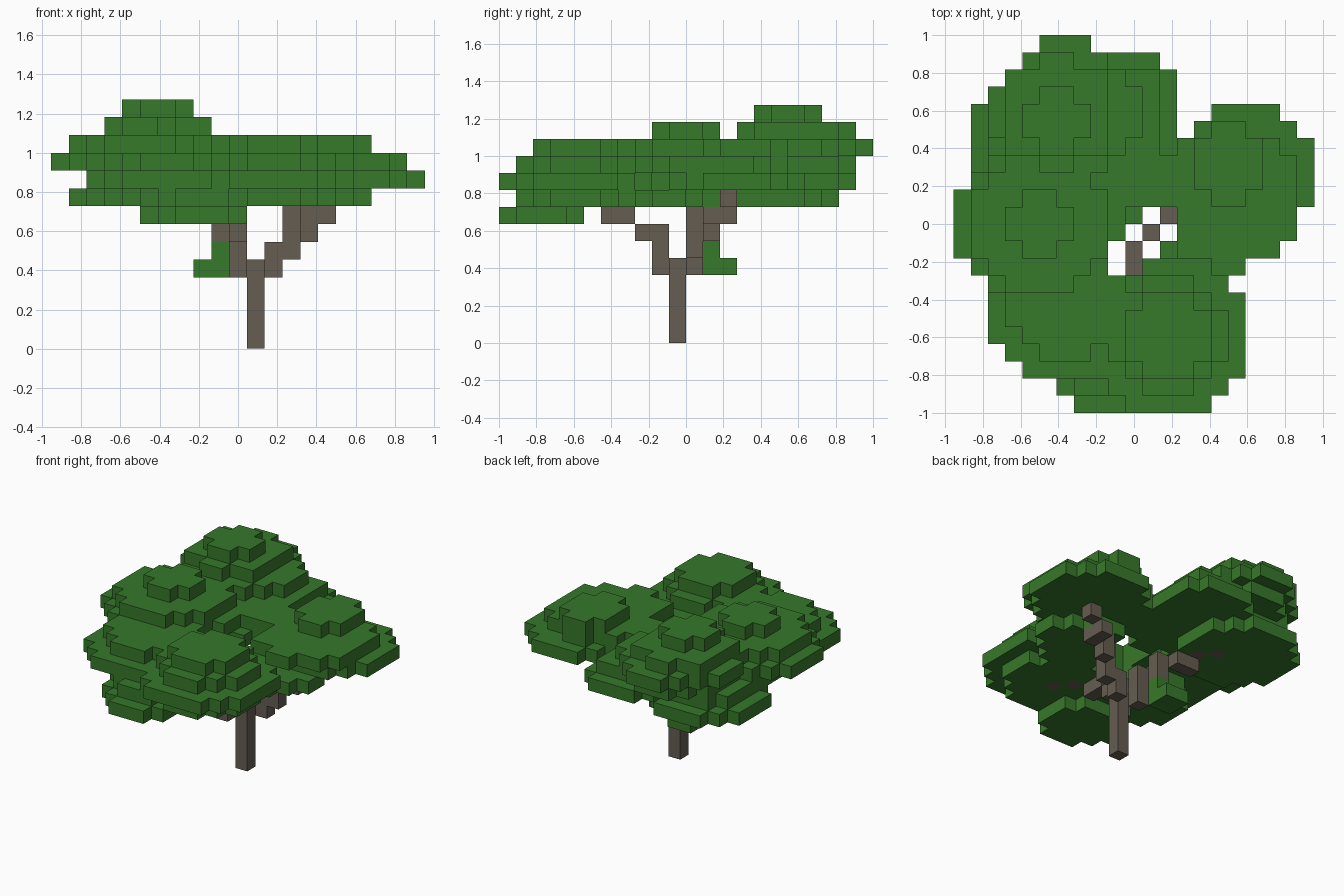
import bpy
import bmesh
from mathutils import Vector

if "Cube" in bpy.data.objects:
    bpy.data.objects.remove(bpy.data.objects["Cube"], do_unlink=True)

UNIT = 2 / 22                       # edge of one block
ORIGIN = Vector((-10.5, -11, 0))    # grid corner, in blocks


def make_material(name, color):
    mat = bpy.data.materials.new(name)
    mat.use_nodes = True
    mat.diffuse_color = (*color, 1)
    mat.node_tree.nodes["Principled BSDF"].inputs["Base Color"].default_value = (*color, 1)
    return mat


def clump(cx, cy, base, *radii):
    """Rounded mass of leaves: one round layer of blocks per radius, going up."""
    return {(i, j, base + step) for step, radius in enumerate(radii)
            for i in range(21) for j in range(22)
            if (i + 0.5 - cx) ** 2 + (j + 0.5 - cy) ** 2 <= radius ** 2}


def build_blocks(name, blocks, solid, mat):
    """Outer skin of a set of blocks, skipping faces hidden by other blocks."""
    bm = bmesh.new()
    for block in blocks:
        centre = Vector(block) + Vector((0.5, 0.5, 0.5)) + ORIGIN
        for axis in range(3):
            for sign in (-1, 1):
                normal = Vector((0, 0, 0))
                normal[axis] = sign
                if tuple(int(a + b) for a, b in zip(block, normal)) in solid:
                    continue
                u = Vector((0, 0, 0))
                u[(axis + 1) % 3] = 0.5
                v = normal.cross(u)
                mid = centre + normal / 2
                corners = (mid - u - v, mid + u - v, mid + u + v, mid - u + v)
                bm.faces.new([bm.verts.new(c * UNIT) for c in corners])
    bmesh.ops.remove_doubles(bm, verts=bm.verts, dist=UNIT / 100)
    mesh = bpy.data.meshes.new(name)
    bm.to_mesh(mesh)
    bm.free()
    mesh.materials.append(mat)
    obj = bpy.data.objects.new(name, mesh)
    bpy.context.scene.collection.objects.link(obj)


# Trunk and its three stepped branches
wood = {(11, 10, k) for k in range(5)}
wood |= {(12, 11, 4), (12, 11, 5), (13, 11, 5), (13, 11, 6), (14, 12, 6),
         (13, 11, 7), (14, 12, 7), (15, 12, 7), (15, 13, 7), (16, 13, 8)}
wood |= {(10, 9, 4), (10, 9, 5), (10, 9, 6), (10, 8, 6),
         (10, 7, 7), (10, 6, 7), (11, 5, 8), (12, 4, 8)}
wood |= {(10, 11, 4), (10, 11, 5), (10, 11, 6), (9, 12, 6), (9, 12, 7),
         (8, 13, 7), (7, 13, 7), (7, 14, 8), (6, 15, 8)}

# Back clump, the tallest, with an offset top
leaves = clump(6.5, 17.5, 10, 3.3, 4.2)
leaves |= clump(6, 17.5, 12, 3.25) | clump(6, 17, 13, 2)
# Right-hand clump at -x
leaves |= clump(5, 11, 9, 3.4, 4.75, 3.85, 2)
# Front clump
leaves |= clump(12.5, 4.5, 8, 3.3, 4.5, 3.3, 2.3)
# Left-hand clump at +x
leaves |= clump(17, 14, 9, 3.85) | clump(16, 12.5, 10, 4.05)
leaves |= clump(16, 14.5, 11, 2.2)
# Front corner and back corner clumps under the canopy
leaves |= clump(6.5, 6.5, 8, 3.3, 4.5, 3.6)
leaves |= clump(5, 16, 8, 3.85) | clump(5.5, 15.5, 9, 3.65, 2.9)
# Small fillers around the middle
leaves |= clump(10, 18, 9, 3.1, 2.2)
leaves |= clump(10.5, 14, 9, 3.1, 2.2)
leaves |= clump(14.5, 10, 8, 3.1)
# Low hanging clump at the front
leaves |= clump(8.2, 2.7, 7, 2.75, 2)

# Gap in the crown above the trunk
gap = {(9, 8), (9, 9), (10, 8), (10, 9), (10, 10),
       (11, 9), (11, 10), (11, 11), (12, 10), (12, 11)}
leaves = {b for b in leaves if b[:2] not in gap}

# Low tuft beside the fork
leaves |= {(i, j, 4) for i in (8, 9) for j in (12, 13)} | {(9, 12, 5)}
leaves -= wood

solid = wood | leaves
build_blocks("trunk_and_branches", wood, solid, make_material("bark_brown", (0.13, 0.109, 0.084)))
build_blocks("leaf_crown", leaves, solid, make_material("leaf_green", (0.037, 0.188, 0.023)))
